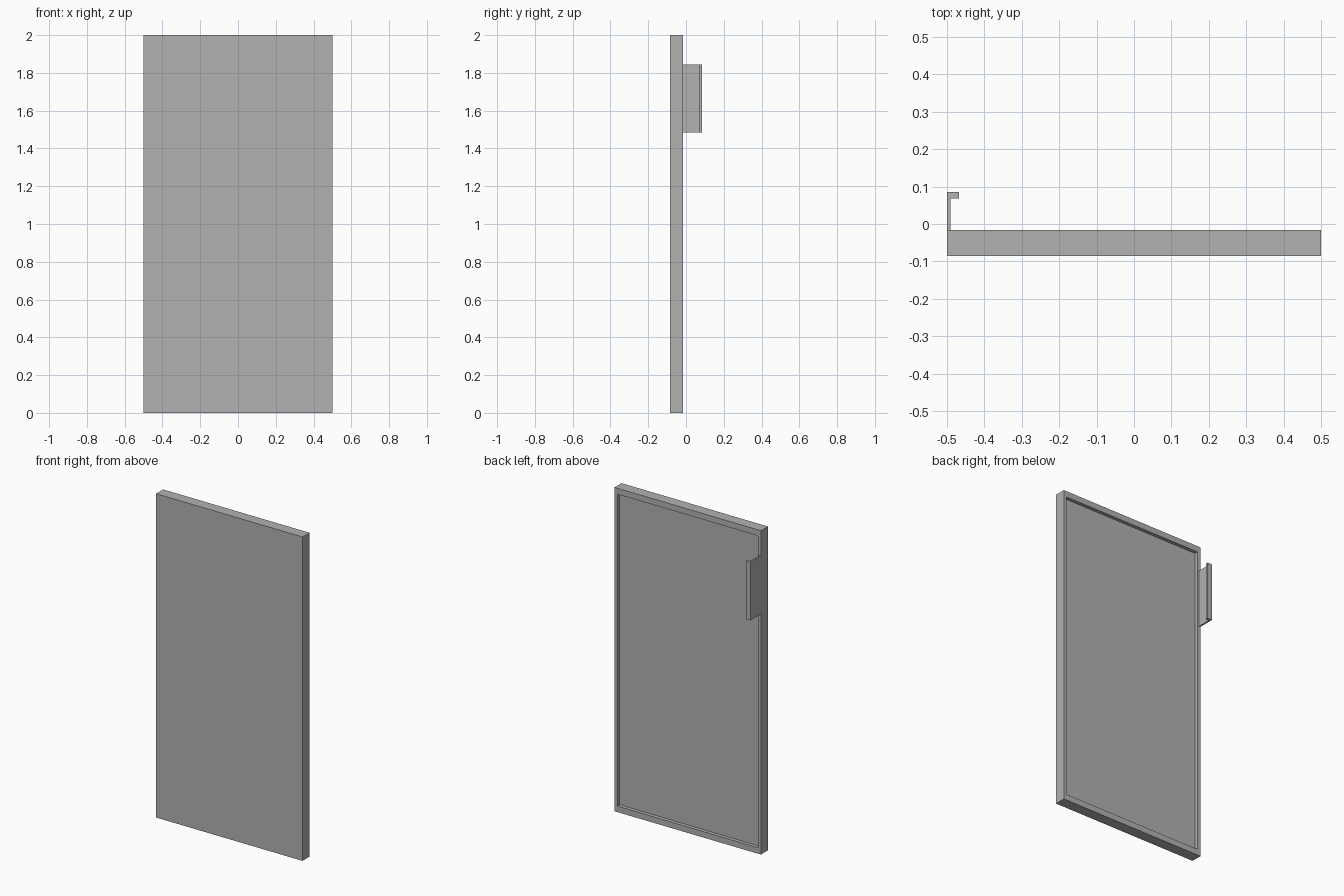
import bpy
import bmesh
from mathutils import Vector

cube = bpy.data.objects.get("Cube")
if cube:
    bpy.data.objects.remove(cube, do_unlink=True)

grey = bpy.data.materials.new("plain grey")
grey.use_nodes = True
colour = (0.445, 0.445, 0.445, 1)
grey.diffuse_color = colour
grey.node_tree.nodes["Principled BSDF"].inputs["Base Color"].default_value = colour

BACK = -0.0165    # rear plane of the door
DEPTH = 0.085     # half the overall depth


def finish(name, bm):
    bmesh.ops.recalc_face_normals(bm, faces=bm.faces)
    mesh = bpy.data.meshes.new(name)
    bm.to_mesh(mesh)
    bm.free()
    mesh.materials.append(grey)
    obj = bpy.data.objects.new(name, mesh)
    bpy.context.collection.objects.link(obj)
    return obj


# Door panel: a slab whose rear face is inset and pushed in to leave a rim
bm = bmesh.new()
bmesh.ops.create_cube(bm, size=1)
for v in bm.verts:
    v.co = Vector((v.co.x,
                   BACK if v.co.y > 0 else -DEPTH,
                   2 * v.co.z + 1))
bm.normal_update()
rear = max(bm.faces, key=lambda f: f.normal.y)
bmesh.ops.inset_region(bm, faces=[rear], thickness=0.01)
for v in rear.verts:
    v.co.x = 0.48 if v.co.x > 0 else -0.48
    v.co.z = 1.963 if v.co.z > 1 else 0.037
recess = bmesh.ops.extrude_face_region(bm, geom=[rear])["geom"]
bmesh.ops.translate(bm, vec=(0, -0.022, 0),
                    verts=[g for g in recess if isinstance(g, bmesh.types.BMVert)])
if rear.is_valid:
    bmesh.ops.delete(bm, geom=[rear], context="FACES_ONLY")
finish("door_panel", bm)

# Handle: an L-shaped profile extruded upward, flush with the door side
profile = [(-0.5, BACK), (-0.49, BACK), (-0.49, 0.0685),
           (-0.468, 0.0685), (-0.468, DEPTH), (-0.5, DEPTH)]
bm = bmesh.new()
base = bm.faces.new([bm.verts.new((x, y, 1.485)) for x, y in profile])
top = bmesh.ops.extrude_face_region(bm, geom=[base])["geom"]
bmesh.ops.translate(bm, vec=(0, 0, 0.36),
                    verts=[g for g in top if isinstance(g, bmesh.types.BMVert)])
if not any(len(f.verts) == 6 and f.calc_center_median().z < 1.5 for f in bm.faces):
    bm.faces.new([v for v in bm.verts if v.co.z < 1.5])
finish("handle", bm)
